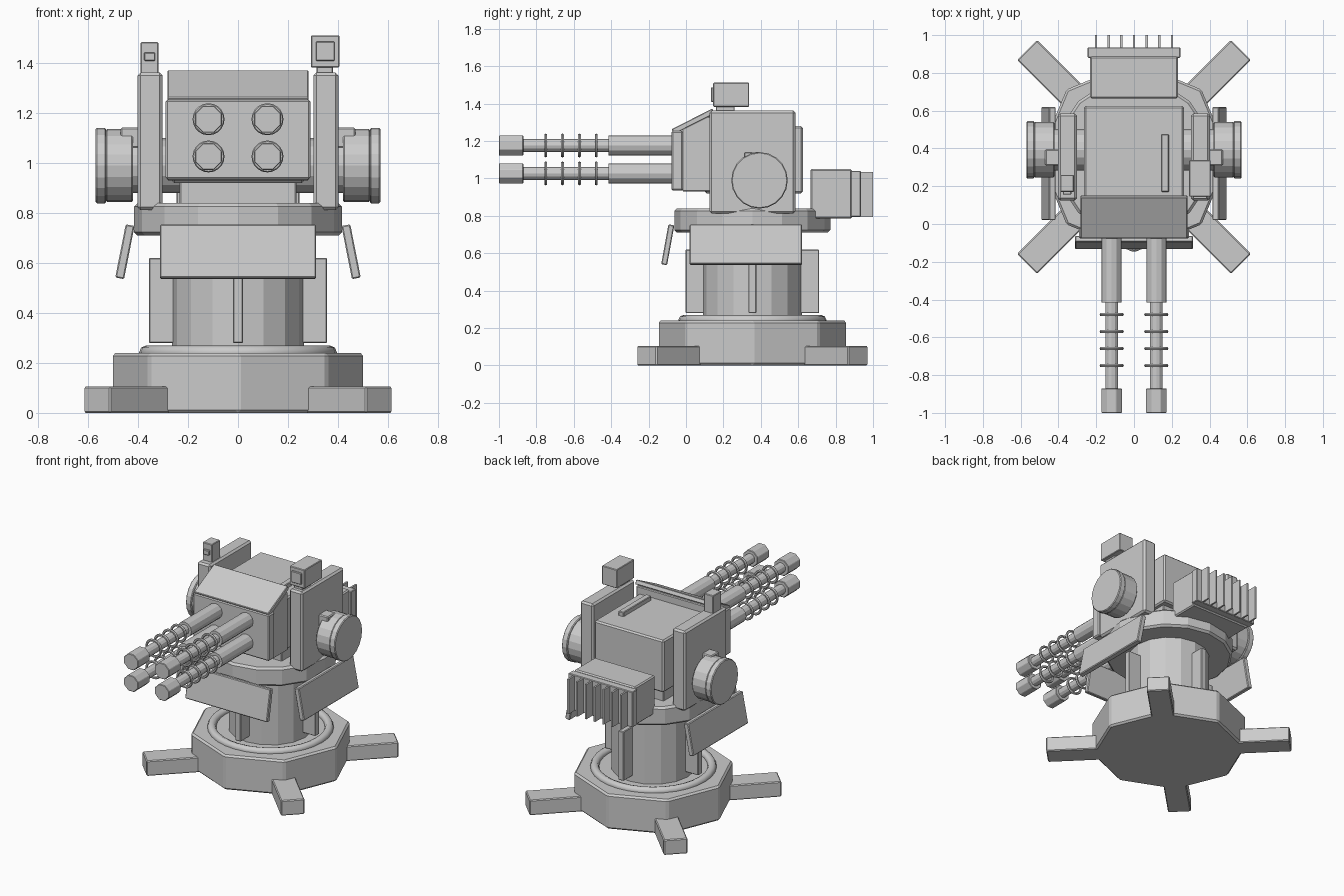
import bpy, bmesh
from math import pi, atan2, hypot, radians
from mathutils import Matrix, Vector

if "Cube" in bpy.data.objects:
    bpy.data.objects.remove(bpy.data.objects["Cube"])

CY = 0.355  # y of the turret's vertical axis


def finish(bm, name, bevel=0.0, smooth=False):
    me = bpy.data.meshes.new(name)
    bmesh.ops.recalc_face_normals(bm, faces=bm.faces)
    bm.to_mesh(me)
    bm.free()
    ob = bpy.data.objects.new(name, me)
    bpy.context.collection.objects.link(ob)
    if bevel:
        m = ob.modifiers.new("bevel", 'BEVEL')
        m.width, m.segments, m.limit_method = bevel, 1, 'ANGLE'
        m.angle_limit = radians(50 if smooth else 40)
    if smooth:
        for p in me.polygons:
            p.use_smooth = len(p.vertices) == 4
    return ob


def box(name, x, y, z, bevel=0.006):
    """Box from (min, max) ranges."""
    bm = bmesh.new()
    c = [(a + b) / 2 for a, b in (x, y, z)]
    s = [abs(b - a) for a, b in (x, y, z)]
    bmesh.ops.create_cube(bm, size=1, matrix=Matrix.Translation(c) @ Matrix.Diagonal((*s, 1)))
    return finish(bm, name, bevel)


def cyl(name, p, q, r, sides, bevel=0.0, turn=0.0):
    """Cylinder between two points."""
    p, q = Vector(p), Vector(q)
    bm = bmesh.new()
    rot = (q - p).to_track_quat('Z', 'Y').to_matrix().to_4x4()
    bmesh.ops.create_cone(bm, cap_ends=True, segments=sides, radius1=r, radius2=r, depth=(q - p).length,
                          matrix=Matrix.Translation((p + q) / 2) @ rot @ Matrix.Rotation(turn, 4, 'Z'))
    return finish(bm, name, bevel)


def torus(name, loc, major, minor, axis, n=32, m=8):
    bpy.ops.mesh.primitive_torus_add(location=loc, major_radius=major, minor_radius=minor,
                                     major_segments=n, minor_segments=m,
                                     rotation=(pi / 2, 0, 0) if axis == 'y' else (0, 0, 0))
    ob = bpy.context.object
    ob.name = name
    bpy.ops.object.shade_smooth_by_angle(angle=radians(50))
    return ob


def extrude_x(name, profile, half, bevel=0.005):
    """Extrude a (y, z) profile symmetrically along x."""
    bm = bmesh.new()
    f = bm.faces.new([bm.verts.new((-half, y, z)) for y, z in profile])
    g = bmesh.ops.extrude_face_region(bm, geom=[f])
    bmesh.ops.translate(bm, vec=(2 * half, 0, 0), verts=[v for v in g["geom"] if isinstance(v, bmesh.types.BMVert)])
    return finish(bm, name, bevel)


def slab(top, bottom, thick):
    """Profile of a tilted plate from its centre line."""
    (a, b), (c, d) = top, bottom
    l = hypot(c - a, d - b)
    nx, nz = -(d - b) / l * thick / 2, (c - a) / l * thick / 2
    return [(a + nx, b + nz), (c + nx, d + nz), (c - nx, d - nz), (a - nx, b - nz)]


# Octagonal base, four diagonal legs, bearing ring
cyl("base", (0, CY, 0), (0, CY, 0.24), 0.505, 8, 0.012)
for i in range(4):
    leg = box("base_leg", (0.3, 0.8), (-0.075, 0.075), (0, 0.105), 0.006)
    leg.location = (0, CY, 0)
    leg.rotation_euler.z = pi / 4 + i * pi / 2
torus("bearing_ring", (0, CY, 0.242), 0.368, 0.028, 'z')

# Column with ribs and collar
cyl("column", (0, CY, 0.22), (0, CY, 0.75), 0.265, 16)
for i in range(4):
    rib = box("column_rib", (0.2, 0.357), (-0.021, 0.021), (0.28, 0.62), 0.004)
    rib.location = (0, CY, 0)
    rib.rotation_euler.z = i * pi / 2
cyl("collar", (0, CY, 0.71), (0, CY, 0.84), 0.417, 16, 0.014)

# Hanging skirt plates: front and both sides
extrude_x("front_skirt", slab((-0.078, 0.752), (-0.117, 0.539), 0.032), 0.313)
for s in (-1, 1):
    sk = extrude_x("side_skirt", slab((-0.432, 0.752), (-0.474, 0.539), 0.036), 0.3)
    sk.rotation_euler.z = s * pi / 2
    sk.location = (0, 0.32, 0)

# Gun housing between cheeks
box("neck", (-0.235, 0.235), (0.14, 0.58), (0.82, 0.95))
box("housing", (-0.265, 0.265), (0.1, 0.625), (0.92, 1.28), 0.01)
extrude_x("mantlet", [(-0.02, 0.93), (0.14, 0.93), (0.14, 1.33), (0.11, 1.33), (-0.02, 1.265)], 0.283)
box("mantlet_plate", (-0.29, 0.29), (-0.078, -0.015), (0.935, 1.255), 0.008)
extrude_x("brow_plate", slab((0.147, 1.36), (-0.07, 1.25), 0.03), 0.283, 0.004)
box("roof_rail", (0.145, 0.185), (0.17, 0.475), (1.27, 1.31), 0.004)
cyl("trunnion", (-0.43, 0.393, 0.99), (0.43, 0.393, 0.99), 0.11, 16)

for s in (-1, 1):
    # Cheek, ammunition drum and feed bracket on each side
    box("cheek", (s * 0.302, s * 0.402), (0.125, 0.585), (0.812, 1.363), 0.012)
    cyl("drum_inner", (s * 0.42, 0.393, 0.99), (s * 0.53, 0.393, 0.99), 0.146, 20, 0.006)
    cyl("drum_outer", (s * 0.528, 0.393, 0.99), (s * 0.57, 0.393, 0.99), 0.151, 20, 0.005)
    box("feed_bracket", (s * 0.395, s * 0.47), (0.31, 0.395), (1.06, 1.142), 0.006)

# Sensors on top of the cheeks
box("small_sensor", (-0.39, -0.318), (0.17, 0.26), (1.355, 1.485), 0.004)
box("small_sensor_lens", (-0.376, -0.332), (0.155, 0.18), (1.41, 1.443), 0.003)
box("large_sensor_foot", (0.315, 0.38), (0.16, 0.26), (1.355, 1.39), 0.003)
box("large_sensor", (0.292, 0.406), (0.145, 0.338), (1.383, 1.512), 0.004)
box("large_sensor_lens", (0.312, 0.387), (0.133, 0.15), (1.41, 1.487), 0.003)

# Rear cooling unit with fins
box("rear_unit", (-0.232, 0.232), (0.665, 0.887), (0.785, 1.05), 0.008)
box("radiator_plate", (-0.246, 0.246), (0.88, 0.935), (0.795, 1.04), 0.004)
for i in range(-3, 4):
    box("radiator_fin", (i * 0.067 - 0.006, i * 0.067 + 0.006), (0.93, 1.0), (0.795, 1.035), 0)

# Four barrels
for x in (-0.118, 0.118):
    for z in (1.176, 1.027):
        cyl("barrel_sleeve", (x, 0, z), (x, -0.415, z), 0.053, 12)
        cyl("barrel", (x, -0.4, z), (x, -0.9, z), 0.034, 12)
        cyl("muzzle", (x, -0.87, z), (x, -1.0, z), 0.058, 8, 0.003, pi / 8)
        for i in range(4):
            torus("barrel_ring", (x, -0.48 - i * 0.09, z), 0.055, 0.009, 'y', 20, 6)
